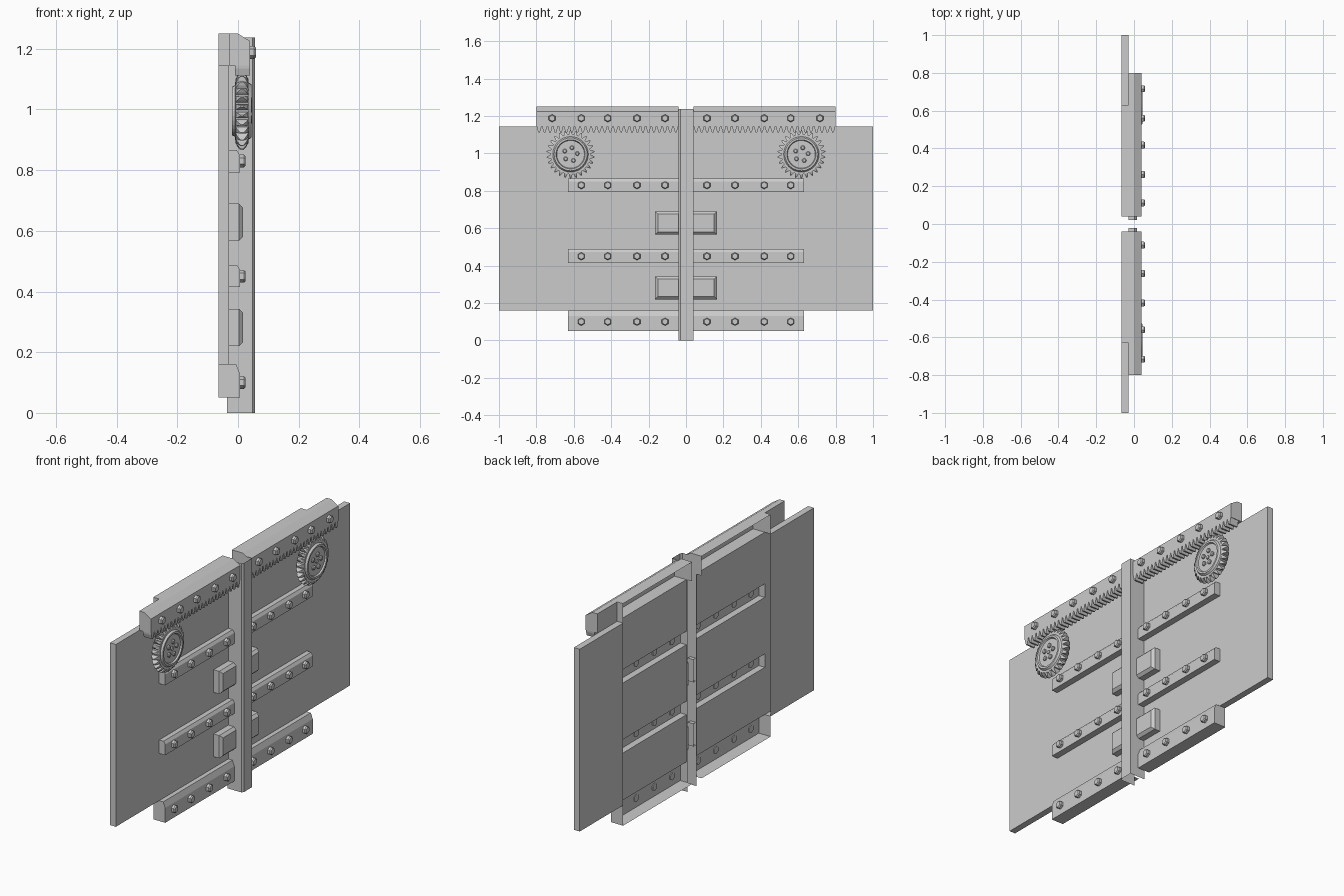
import bpy, bmesh
from math import sin, cos, pi

if "Cube" in bpy.data.objects:
    bpy.data.objects.remove(bpy.data.objects["Cube"])


def finish(name, bm, recalc=True):
    if recalc:
        bmesh.ops.recalc_face_normals(bm, faces=bm.faces)
    me = bpy.data.meshes.new(name)
    bm.to_mesh(me)
    bm.free()
    ob = bpy.data.objects.new(name, me)
    bpy.context.collection.objects.link(ob)
    return ob


def sweep(bm, prof, y0, y1, closed=False):
    """Sweep an (x, z) profile along y; closed profiles get end caps."""
    a = [bm.verts.new((x, y0, z)) for x, z in prof]
    b = [bm.verts.new((x, y1, z)) for x, z in prof]
    n = len(prof)
    for i in range(n if closed else n - 1):
        j = (i + 1) % n
        bm.faces.new((a[i], a[j], b[j], b[i]))
    if closed:
        bm.faces.new(a)
        bm.faces.new(b)


def cap(bm, prof, y):
    bm.faces.new([bm.verts.new((x, y, z)) for x, z in prof])


def lathe(bm, prof, y, z, n):
    """Revolve (radius, x) points about an x-parallel axis."""
    rings = []
    for r, x in prof:
        rings.append([bm.verts.new((x, y + r * sin(2 * pi * i / n), z + r * cos(2 * pi * i / n)))
                      for i in range(n)])
    for p, q in zip(rings, rings[1:]):
        for i in range(n):
            bm.faces.new((p[i], p[(i + 1) % n], q[(i + 1) % n], q[i]))
    bm.faces.new(rings[0])
    bm.faces.new(rings[-1])


BACK, SHEET = -0.065, -0.03
IN, MID, RAIL_END = 0.04, 0.63, 0.80
BOLT_Y = (0.112, 0.262, 0.418, 0.56)

foot = [(BACK, .05), (.006, .05), (.006, .13), (-.006, .16), (SHEET, .16)]
ribs = [[(SHEET, z), (.006, z), (.006, z + .058), (-.004, z + .073), (SHEET, z + .073)]
        for z in (.415, .793)]
beam = [(SHEET, 1.145), (.04, 1.145), (.04, 1.225), (0, 1.25), (BACK, 1.25)]

for s, side in ((1, "right"), (-1, "left")):
    # Pressed door leaf: one open-backed sheet with foot, ribs and top beam
    bm = bmesh.new()
    sweep(bm, foot + ribs[0] + ribs[1] + beam, s * IN, s * MID)
    cap(bm, foot + [(BACK, .16)], s * MID)
    for r in ribs:
        cap(bm, r, s * MID)
    cap(bm, [(BACK, 1.145), (SHEET, 1.145), (SHEET, 1.25), (BACK, 1.25)], s * MID)
    cap(bm, beam + [(BACK, 1.145)], s * IN)
    finish("door_leaf_" + side, bm)

    # Outer plate, open toward the hollow leaf
    bm = bmesh.new()
    plate = [(BACK, .16), (SHEET, .16), (SHEET, 1.145), (BACK, 1.145)]
    sweep(bm, plate + plate[:1], s * MID, s * 1.0)
    cap(bm, plate, s * 1.0)
    finish("outer_plate_" + side, bm)

    # Overhanging end of the top beam
    bm = bmesh.new()
    sweep(bm, beam[:4] + [(SHEET, 1.25)], s * MID, s * RAIL_END, True)
    finish("beam_end_" + side, bm)

    # Rack teeth under the beam
    bm = bmesh.new()
    pitch = (RAIL_END - IN) / 26
    for i in range(26):
        y = IN + (i + .5) * pitch
        ring = []
        for x in (-.01, .04):
            ring.append([bm.verts.new((x, s * (y + dy), z)) for dy, z in
                         ((-.012, 1.145), (.012, 1.145), (.011, 1.135), (.004, 1.112),
                          (-.004, 1.112), (-.011, 1.135))])
        a, b = ring
        bm.faces.new(a)
        bm.faces.new(b)
        for k in range(6):
            bm.faces.new((a[k], a[(k + 1) % 6], b[(k + 1) % 6], b[k]))
    finish("rack_" + side, bm)

    # Hex bolts on ribs, foot and beam
    bm = bmesh.new()
    spots = [(y, z, .006) for y in BOLT_Y for z in (.10, .45, .83)]
    spots += [(y, 1.188, .04) for y in BOLT_Y + (.716,)]
    for y, z, x in spots:
        lathe(bm, [(.021, x - .004), (.021, x + .013), (.016, x + .019)], s * y, z, 6)
    finish("bolts_" + side, bm)

    # Chamfered lock blocks
    bm = bmesh.new()
    for z0, z1 in ((.22, .343), (.567, .69)):
        rings = []
        for x, c in ((SHEET, 0), (.003, 0), (.017, .014)):
            y0, y1 = s * .02, s * (.165 - c)
            rings.append([bm.verts.new(p) for p in ((x, y0, z0 + c), (x, y1, z0 + c),
                                                   (x, y1, z1 - c), (x, y0, z1 - c))])
        for p, q in zip(rings, rings[1:]):
            for i in range(4):
                bm.faces.new((p[i], p[(i + 1) % 4], q[(i + 1) % 4], q[i]))
        bm.faces.new(rings[-1])
    finish("lock_blocks_" + side, bm)

    # Gear: stepped disc, ring of teeth, hub studs
    gy, gz, n = s * .617, .995, 26
    bm = bmesh.new()
    lathe(bm, [(.05, -.02), (.08, -.02), (.085, -.01), (.107, -.008), (.107, .034),
               (.095, .034), (.088, .044), (.078, .044), (.074, .036), (.01, .036)], gy, gz, 32)
    for i in range(n):
        t = 2 * pi * i / n
        ring = []
        for r, h, x0, x1 in ((.104, .010, -.008, .034), (.118, .007, -.002, .028),
                             (.129, .002, .008, .018)):
            ring.append([bm.verts.new((x, gy + r * sin(t) + w * cos(t), gz + r * cos(t) - w * sin(t)))
                         for x, w in ((x0, -h), (x1, -h), (x1, h), (x0, h))])
        for p, q in zip(ring, ring[1:]):
            for k in range(4):
                bm.faces.new((p[k], p[(k + 1) % 4], q[(k + 1) % 4], q[k]))
        bm.faces.new(ring[0])
        bm.faces.new(ring[-1])
    for i in range(5):
        t = 2 * pi * i / 5 + .2
        lathe(bm, [(.012, .034), (.012, .042), (.008, .046)],
              gy + .036 * sin(t), gz + .036 * cos(t), 8)
    lathe(bm, [(.010, .034), (.010, .042)], gy, gz, 8)
    finish("gear_" + side, bm)

# Centre post: thin channel, open at back, top and bottom
bm = bmesh.new()
pts = [(-.036, -.04), (.048, -.04), (.056, -.03), (.056, .04), (-.036, .04)]
lo = [bm.verts.new((x, y, 0)) for x, y in pts]
hi = [bm.verts.new((x, y, 1.237)) for x, y in pts]
for i in range(len(pts) - 1):
    bm.faces.new((lo[i], lo[i + 1], hi[i + 1], hi[i]))
finish("centre_post", bm, False)
